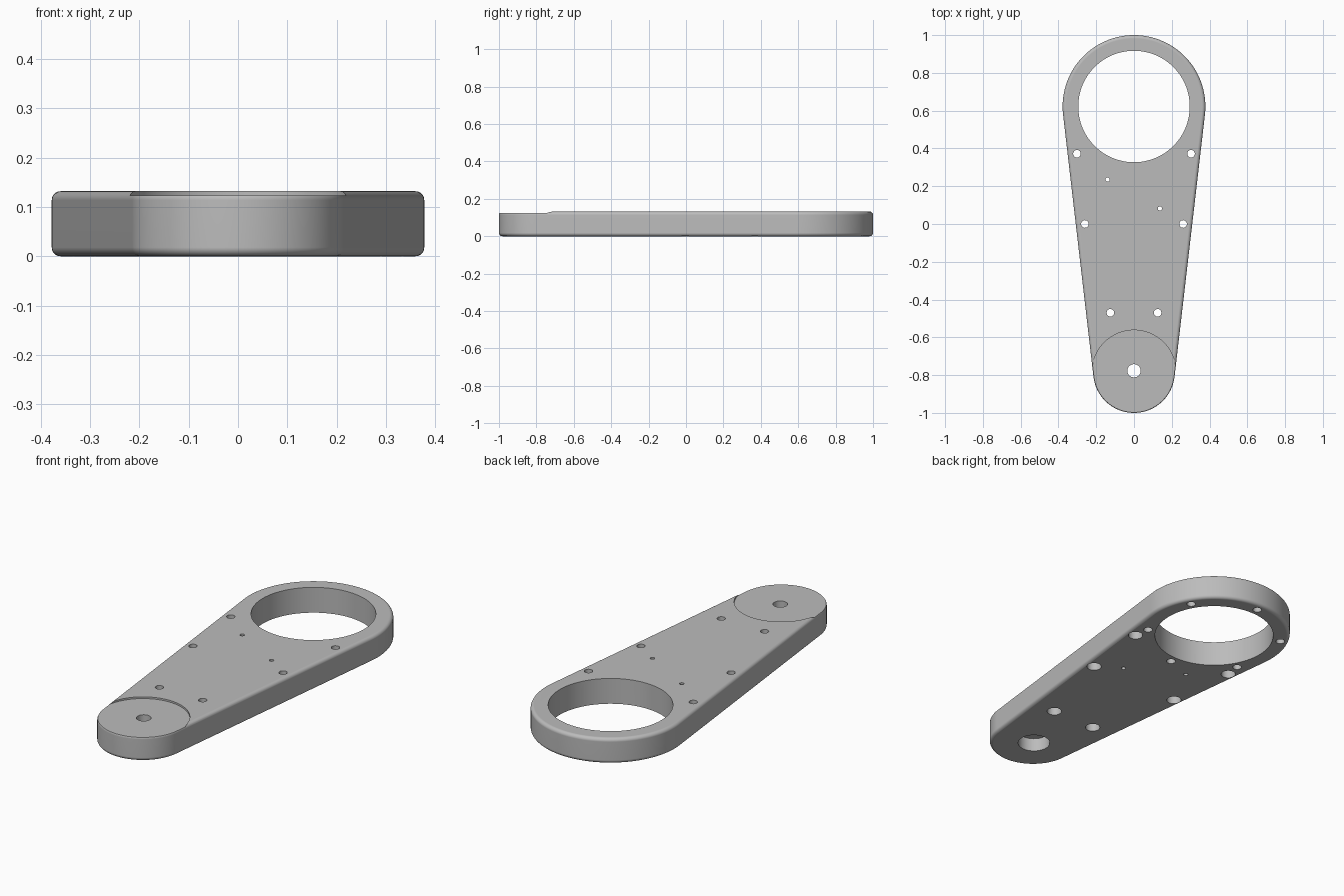
import bpy
import bmesh
from math import sin, cos, pi, asin, radians

cube = bpy.data.objects.get("Cube")
if cube:
    bpy.data.objects.remove(cube, do_unlink=True)

HEIGHT = 0.132
BIG_Y, BIG_R = 0.622, 0.378
SMALL_Y, SMALL_R = -0.784, 0.216


def make_object(name, bm):
    bmesh.ops.recalc_face_normals(bm, faces=bm.faces)
    mesh = bpy.data.meshes.new(name)
    bm.to_mesh(mesh)
    bm.free()
    obj = bpy.data.objects.new(name, mesh)
    bpy.context.collection.objects.link(obj)
    return obj


def arc(cy, r, start, end, steps):
    angles = [start + (end - start) * i / steps for i in range(steps + 1)]
    return [(r * cos(a), cy + r * sin(a)) for a in angles]


def lathe(bm, x, y, profile, sides=32):
    """Closed solid turned about a vertical axis from (radius, height) pairs."""
    rings = []
    for r, z in profile:
        rings.append([bm.verts.new((x + r * cos(2 * pi * i / sides),
                                    y + r * sin(2 * pi * i / sides), z))
                      for i in range(sides)])
    for low, high in zip(rings, rings[1:]):
        for i in range(sides):
            j = (i + 1) % sides
            bm.faces.new((low[i], low[j], high[j], high[i]))
    bm.faces.new(rings[0][::-1])
    bm.faces.new(rings[-1])


def cut(target, cutter):
    cutter.hide_render = True
    mod = target.modifiers.new("cut", 'BOOLEAN')
    mod.operation = 'DIFFERENCE'
    mod.solver = 'EXACT'
    mod.object = cutter
    bpy.ops.object.modifier_apply(modifier=mod.name)
    bpy.data.objects.remove(cutter, do_unlink=True)


# Tapered arm: two round ends joined by tangent sides
tilt = asin((BIG_R - SMALL_R) / (BIG_Y - SMALL_Y))
outline = arc(BIG_Y, BIG_R, -tilt, pi + tilt, 64)
outline += arc(SMALL_Y, SMALL_R, pi + tilt, 2 * pi - tilt, 48)
bm = bmesh.new()
base = bm.faces.new([bm.verts.new((x, y, 0)) for x, y in outline])
side = bmesh.ops.extrude_face_region(bm, geom=[base])
for v in side["geom"]:
    if isinstance(v, bmesh.types.BMVert):
        v.co.z = HEIGHT
arm = make_object("arm_plate", bm)
bpy.context.view_layer.objects.active = arm
arm.select_set(True)

# Rounded rims
bevel = arm.modifiers.new("rounded_rim", 'BEVEL')
bevel.width = 0.018
bevel.segments = 5
bevel.limit_method = 'ANGLE'
bevel.angle_limit = radians(60)
bpy.ops.object.modifier_apply(modifier=bevel.name)

# Shallow round recess on top of the small end
bm = bmesh.new()
lathe(bm, 0, SMALL_Y, [(0.222, 0.123), (0.222, 0.2)], 96)
cut(arm, make_object("recess_cutter", bm))

# All holes
LOW, HIGH, SEAT = -0.05, 0.2, 0.07
bm = bmesh.new()
lathe(bm, 0, BIG_Y, [(0.295, LOW), (0.295, HIGH)], 96)
lathe(bm, 0, -0.777, [(0.079, LOW), (0.079, SEAT), (0.035, SEAT), (0.035, HIGH)], 48)
for x, y in ((0.302, 0.372), (0.26, 0.0), (0.125, -0.47)):
    for s in (-1, 1):
        lathe(bm, s * x, y, [(0.036, LOW), (0.036, SEAT), (0.02, SEAT), (0.02, HIGH)])
for x, y in ((-0.14, 0.235), (0.137, 0.082)):
    lathe(bm, x, y, [(0.011, LOW), (0.011, HIGH)], 20)
for i in range(6):
    a = pi / 6 + i * pi / 3
    lathe(bm, 0.335 * cos(a), BIG_Y + 0.335 * sin(a), [(0.022, LOW), (0.022, SEAT)])
cut(arm, make_object("hole_cutter", bm))

# Grey metal
grey = bpy.data.materials.new("grey_metal")
grey.use_nodes = True
colour = (0.5, 0.5, 0.5, 1)
grey.diffuse_color = colour
grey.node_tree.nodes["Principled BSDF"].inputs["Base Color"].default_value = colour
arm.data.materials.clear()
arm.data.materials.append(grey)
for p in arm.data.polygons:
    p.material_index = 0

# Smooth walls with flat faces kept flat
bpy.ops.object.shade_smooth_by_angle(angle=radians(35))
normals = arm.modifiers.new("flat_faces", 'WEIGHTED_NORMAL')
normals.keep_sharp = True
